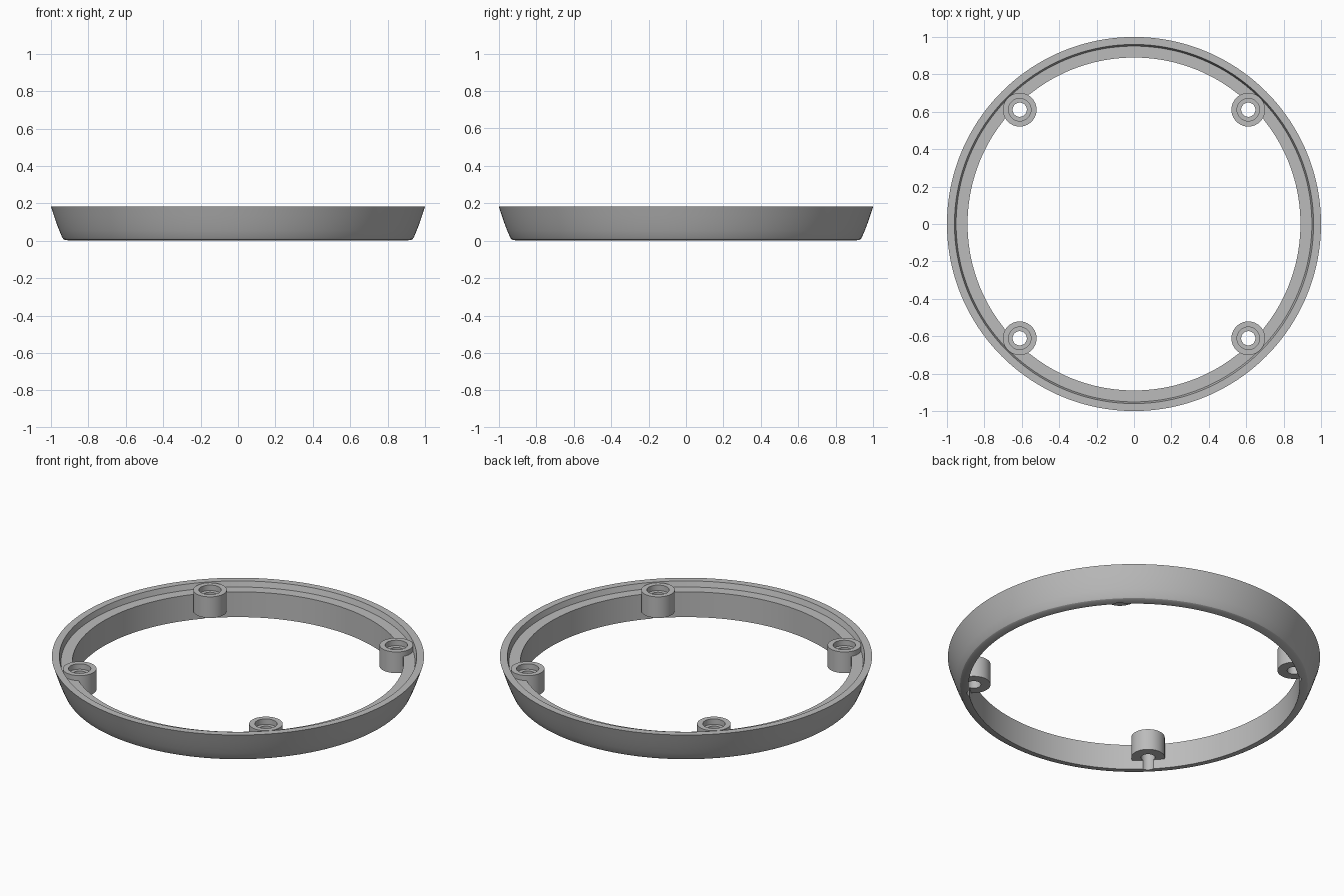
import bpy, bmesh, math

if "Cube" in bpy.data.objects:
    bpy.data.objects.remove(bpy.data.objects["Cube"], do_unlink=True)

grey = bpy.data.materials.new("mid grey")
grey.use_nodes = True
colour = (0.5, 0.5, 0.5, 1)
grey.diffuse_color = colour
grey.node_tree.nodes["Principled BSDF"].inputs["Base Color"].default_value = colour


def lathe(name, profile, x=0, y=0, steps=64, closed=False):
    """Spin an (r, z) profile around a vertical axis at x, y."""
    bm = bmesh.new()
    rings = []
    for r, z in profile:
        rings.append([bm.verts.new((x + r * math.cos(a), y + r * math.sin(a), z))
                      for a in (2 * math.pi * i / steps for i in range(steps))])
    pairs = list(zip(rings, rings[1:]))
    if closed:
        pairs.append((rings[-1], rings[0]))
    else:
        bm.faces.new(rings[0])
        bm.faces.new(rings[-1])
    for a, b in pairs:
        for i in range(steps):
            j = (i + 1) % steps
            bm.faces.new((a[i], a[j], b[j], b[i]))
    bmesh.ops.recalc_face_normals(bm, faces=bm.faces)
    mesh = bpy.data.meshes.new(name)
    bm.to_mesh(mesh)
    bm.free()
    mesh.materials.append(grey)
    obj = bpy.data.objects.new(name, mesh)
    bpy.context.collection.objects.link(obj)
    return obj


def combine(target, tool, operation):
    mod = target.modifiers.new(operation.lower(), "BOOLEAN")
    mod.operation = operation
    mod.solver = "EXACT"
    mod.object = tool
    bpy.context.view_layer.objects.active = target
    bpy.ops.object.modifier_apply(modifier=mod.name)
    bpy.data.objects.remove(tool, do_unlink=True)


# Flared ring with a stepped inner ledge
ring = lathe("mounting_ring", [
    (0.89, 0), (0.925, 0.004), (0.934, 0.009), (0.94, 0.018), (0.955, 0.053),
    (0.97, 0.092), (0.985, 0.136), (1, 0.182),
    (0.96, 0.182), (0.951, 0.15), (0.89, 0.15)], steps=192, closed=True)

# Four screw bosses, each with a counterbored through hole
for sx in (-1, 1):
    for sy in (-1, 1):
        x, y = 0.611 * sx, 0.611 * sy
        boss = lathe("screw_boss", [(0.09, 0.055), (0.09, 0.18)], x, y)
        combine(ring, boss, "UNION")
        hole = lathe("screw_hole", [(0.038, -0.1), (0.038, 0.148),
                                    (0.06, 0.148), (0.06, 0.3)], x, y)
        combine(ring, hole, "DIFFERENCE")

# Smooth curved walls, keep rims crisp
bpy.ops.object.select_all(action="DESELECT")
ring.select_set(True)
bpy.context.view_layer.objects.active = ring
bpy.ops.object.shade_smooth_by_angle(angle=math.radians(25))
